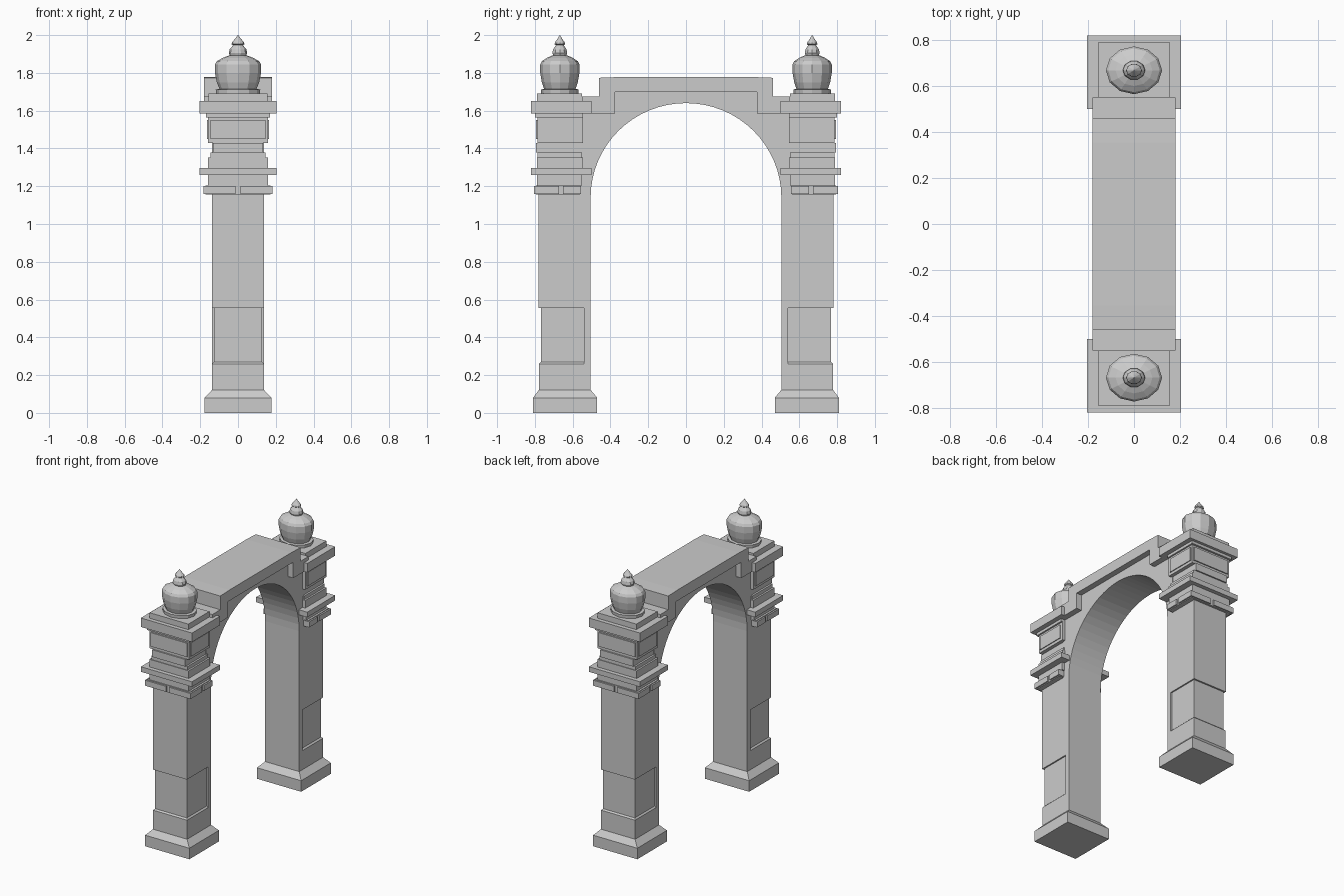
import bpy, bmesh
from math import sin, cos, pi

if "Cube" in bpy.data.objects:
    bpy.data.objects.remove(bpy.data.objects["Cube"])


def finish(name, bm, mirror=True):
    bmesh.ops.recalc_face_normals(bm, faces=bm.faces)
    me = bpy.data.meshes.new(name)
    bm.to_mesh(me)
    bm.free()
    ob = bpy.data.objects.new(name, me)
    bpy.context.collection.objects.link(ob)
    if mirror:  # second pillar on the +y side
        m = ob.modifiers.new("Mirror", 'MIRROR')
        m.use_axis = (False, True, False)
        m.use_mirror_merge = False
    return ob


def box(bm, x0, x1, y0, y1, z0, z1, top_inset=(0, 0, 0)):
    """Box whose top may be inset by (x sides, y0 side, y1 side)."""
    ix, ia, ib = top_inset
    lo = [bm.verts.new(p) for p in
          ((x0, y0, z0), (x1, y0, z0), (x1, y1, z0), (x0, y1, z0))]
    hi = [bm.verts.new(p) for p in
          ((x0 + ix, y0 + ia, z1), (x1 - ix, y0 + ia, z1),
           (x1 - ix, y1 - ib, z1), (x0 + ix, y1 - ib, z1))]
    bm.faces.new(lo)
    bm.faces.new(hi)
    for i in range(4):
        j = (i + 1) % 4
        bm.faces.new((lo[i], lo[j], hi[j], hi[i]))


def lathe(name, profile, sides, cy, sx, sy):
    """Flat-faced turned form from (radius, z) points, stretched in x and y."""
    bm = bmesh.new()
    rings = [[bm.verts.new((sx * r * cos(2 * pi * i / sides),
                            cy + sy * r * sin(2 * pi * i / sides), z))
              for i in range(sides)] for r, z in profile]
    for a, b in zip(rings, rings[1:]):
        for i in range(sides):
            j = (i + 1) % sides
            bm.faces.new((a[i], a[j], b[j], b[i]))
    bm.faces.new(rings[0])
    bm.faces.new(rings[-1])
    return finish(name, bm)


def slab(name, outline, half):
    """Extrude a y-z outline across x."""
    bm = bmesh.new()
    f = bm.faces.new([bm.verts.new((-half, y, z)) for y, z in outline])
    r = bmesh.ops.extrude_face_region(bm, geom=[f])
    vs = [v for v in r["geom"] if isinstance(v, bmesh.types.BMVert)]
    bmesh.ops.translate(bm, verts=vs, vec=(2 * half, 0, 0))
    return finish(name, bm, False)


# Pillar foot: plinth and sloped shoulder
bm = bmesh.new()
box(bm, -.177, .177, -.81, -.47, 0, .08)
box(bm, -.177, .177, -.81, -.47, .08, .122, (.04, .032, .035))
finish("pillar_base", bm)

# Shaft with a recessed panel wrapping the three outer sides
bm = bmesh.new()
box(bm, -.137, .137, -.778, -.505, .12, .26)
box(bm, -.137, .137, -.778, -.54, .26, .27, (.01, .01, 0))
box(bm, -.127, .127, -.768, -.54, .27, .555)
box(bm, -.137, .137, -.54, -.505, .26, .555)
box(bm, -.137, .137, -.78, -.505, .555, 1.17)
finish("pillar_shaft", bm)

# Capital mouldings: half width, outer y, inner y, bottom, top
tiers = [
    (.172, -.795, -.56, 1.155, 1.205),
    (.158, -.79, -.55, 1.205, 1.26),
    (.205, -.82, -.50, 1.26, 1.297),
    (.158, -.79, -.545, 1.297, 1.352),
    (.145, -.785, -.55, 1.352, 1.378),
    (.132, -.795, -.545, 1.378, 1.43),
    (.158, -.785, -.545, 1.43, 1.565),
    (.17, -.80, -.545, 1.565, 1.585),
    (.205, -.82, -.50, 1.585, 1.65),
    (.155, -.79, -.55, 1.65, 1.69),
]
bm = bmesh.new()
for w, y0, y1, z0, z1 in tiers:
    box(bm, -w, w, y0, y1, z0, z1)
finish("capital_tiers", bm)

# Corner blocks under the capital
bm = bmesh.new()
for x0, x1 in ((-.183, -.014), (.014, .183)):
    box(bm, x0, x1, -.805, -.672, 1.16, 1.2)
    box(bm, x0, x1, -.65, -.555, 1.16, 1.2)
finish("capital_blocks", bm)

# Raised panels on the capital
bm = bmesh.new()
box(bm, -.145, .145, -.793, -.70, 1.45, 1.55)
box(bm, -.164, .164, -.772, -.565, 1.45, 1.55)
finish("capital_panels", bm)

# Urn and pointed finial
lathe("urn", [(.115, 1.685), (.118, 1.712), (.098, 1.715), (.112, 1.75),
              (.122, 1.80), (.122, 1.845), (.112, 1.862), (.08, 1.88),
              (.047, 1.892), (.03, 1.895)], 12, -.668, 1, .85)
lathe("finial", [(.04, 1.885), (.049, 1.905), (.044, 1.925), (.026, 1.947),
                 (.034, 1.952), (.032, 1.962), (.016, 1.98), (.001, 2.0)],
      10, -.668, 1, .85)

# Arch spandrel, with a semicircular opening
N = 32
curve = [(.505 * cos(pi * i / N), 1.14 + .5 * sin(pi * i / N))
         for i in range(N + 1)]
slab("arch_spandrel", curve + [(-.56, 1.14), (-.56, 1.63), (-.42, 1.63),
     (-.42, 1.73), (.42, 1.73), (.42, 1.63), (.56, 1.63), (.56, 1.14)], .137)

# Stepped cornice over the arch
half = [(.355, 1.778), (.46, 1.774), (.46, 1.675), (.55, 1.675),
        (.55, 1.585), (.375, 1.585), (.375, 1.70)]
slab("arch_cornice", half + [(-y, z) for y, z in reversed(half)], .18)
